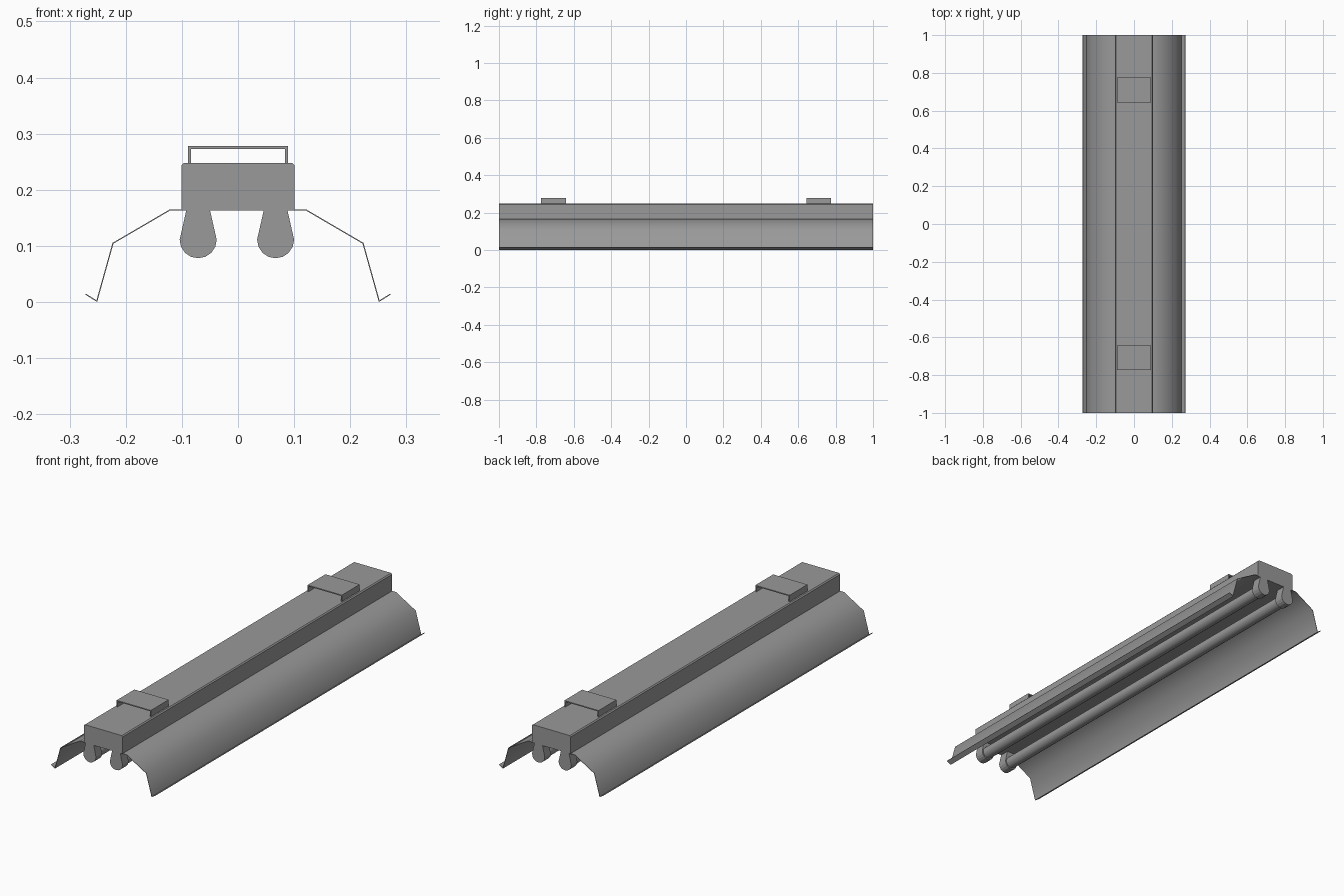
import bpy, math

if "Cube" in bpy.data.objects:
    bpy.data.objects.remove(bpy.data.objects["Cube"])

# One grey finish for everything
grey = bpy.data.materials.new("grey metal")
grey.diffuse_color = (0.32, 0.32, 0.32, 1)
grey.use_nodes = True
grey.node_tree.nodes["Principled BSDF"].inputs["Base Color"].default_value = grey.diffuse_color


def finish(name, verts, faces, smooth=None):
    me = bpy.data.meshes.new(name)
    me.from_pydata(verts, [], faces)
    me.materials.append(grey)
    ob = bpy.data.objects.new(name, me)
    bpy.context.collection.objects.link(ob)
    bpy.ops.object.select_all(action='DESELECT')
    ob.select_set(True)
    bpy.context.view_layer.objects.active = ob
    bpy.ops.object.mode_set(mode='EDIT')
    bpy.ops.mesh.select_all(action='SELECT')
    bpy.ops.mesh.normals_make_consistent(inside=False)
    bpy.ops.object.mode_set(mode='OBJECT')
    if smooth:
        bpy.ops.object.shade_smooth_by_angle(angle=math.radians(smooth))
    return ob


def extrude(name, profile, y0, y1, smooth=None):
    """Closed (x, z) profile pushed along y."""
    n = len(profile)
    verts = [(x, y, z) for y in (y0, y1) for x, z in profile]
    faces = [(i, (i + 1) % n, n + (i + 1) % n, n + i) for i in range(n)]
    faces += [tuple(range(n)), tuple(range(n, 2 * n))]
    return finish(name, verts, faces, smooth)


def thicken(path, t):
    """Open path to a closed thin strip, offset to its left with mitred corners."""
    out = []
    for i, (x, z) in enumerate(path):
        normals = []
        for a, b in ((i - 1, i), (i, i + 1)):
            if a >= 0 and b < len(path):
                dx, dz = path[b][0] - path[a][0], path[b][1] - path[a][1]
                d = math.hypot(dx, dz)
                normals.append((-dz / d, dx / d))
        mx = sum(v[0] for v in normals)
        mz = sum(v[1] for v in normals)
        k = t * len(normals) / (mx * mx + mz * mz)
        out.append((x + mx * k, z + mz * k))
    return path + out[::-1]


# Ballast housing with small top chamfers
extrude("housing", [(-0.101, 0.163), (0.101, 0.163), (0.101, 0.243), (0.096, 0.248),
                    (-0.096, 0.248), (-0.101, 0.243)], -1, 1)

# Folded reflector wings
wing = [(0.095, 0.163), (0.121, 0.163), (0.222, 0.104), (0.251, 0.0), (0.272, 0.013)]
for s, side in ((1, "right"), (-1, "left")):
    strip = thicken(wing, 0.002)
    extrude("reflector_" + side, [(s * x, z) for x, z in strip], -1, 1, 50)

# Lamp holders and tubes
for cx, side in ((-0.071, "left"), (0.067, "right")):
    holder = [(cx - 0.021, 0.164), (cx - 0.033, 0.111)]
    holder += [(cx - 0.033 * math.cos(a), 0.111 - 0.033 * math.sin(a))
               for a in [math.pi * i / 8 for i in range(1, 8)]]
    holder += [(cx + 0.033, 0.111), (cx + 0.021, 0.164)]
    extrude("lamp_holder_front_" + side, holder, -1, -0.955)
    extrude("lamp_holder_back_" + side, holder, 0.955, 1)
    tube = [(cx + 0.027 * math.cos(a), 0.111 + 0.027 * math.sin(a))
            for a in [math.tau * i / 16 for i in range(16)]]
    extrude("tube_" + side, tube, -0.957, 0.957, 40)

# Mounting brackets on top
strap = thicken([(0.089, 0.247), (0.089, 0.278), (-0.089, 0.278), (-0.089, 0.247)], 0.005)
for cy, end in ((-0.708, "front"), (0.71, "back")):
    extrude("mounting_bracket_" + end, strap, cy - 0.066, cy + 0.066)
